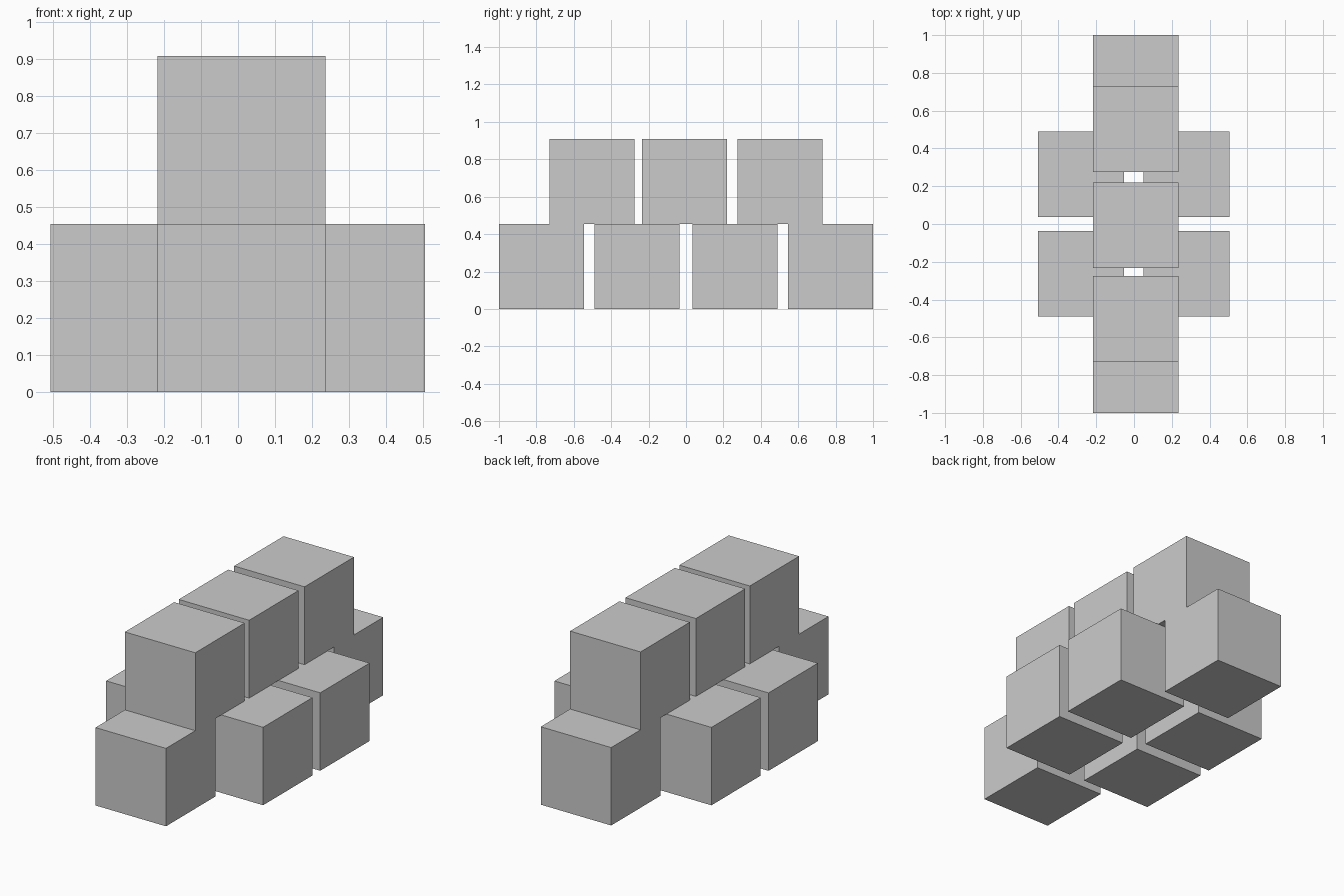
import bpy

if "Cube" in bpy.data.objects:
    bpy.data.objects.remove(bpy.data.objects["Cube"])

SIZE = 0.454  # every block is the same cube


def block(name, x, y, level):
    bpy.ops.mesh.primitive_cube_add(size=SIZE, location=(x, y, SIZE * (level + 0.5)))
    bpy.context.object.name = name


MID_X = 0.009  # the centre row sits slightly right of centre

# Bottom layer: end blocks and two pairs of side blocks
for end, y in (("front", -0.773), ("back", 0.773)):
    block(f"bottom_{end}_block", MID_X, y, 0)
for end, y in (("front", -0.263), ("back", 0.263)):
    block(f"bottom_{end}_left_block", -0.28, y, 0)
    block(f"bottom_{end}_right_block", 0.278, y, 0)

# Top layer: a row of three blocks
for end, y in (("front", -0.503), ("middle", -0.007), ("back", 0.503)):
    block(f"top_{end}_block", MID_X, y, 1)
